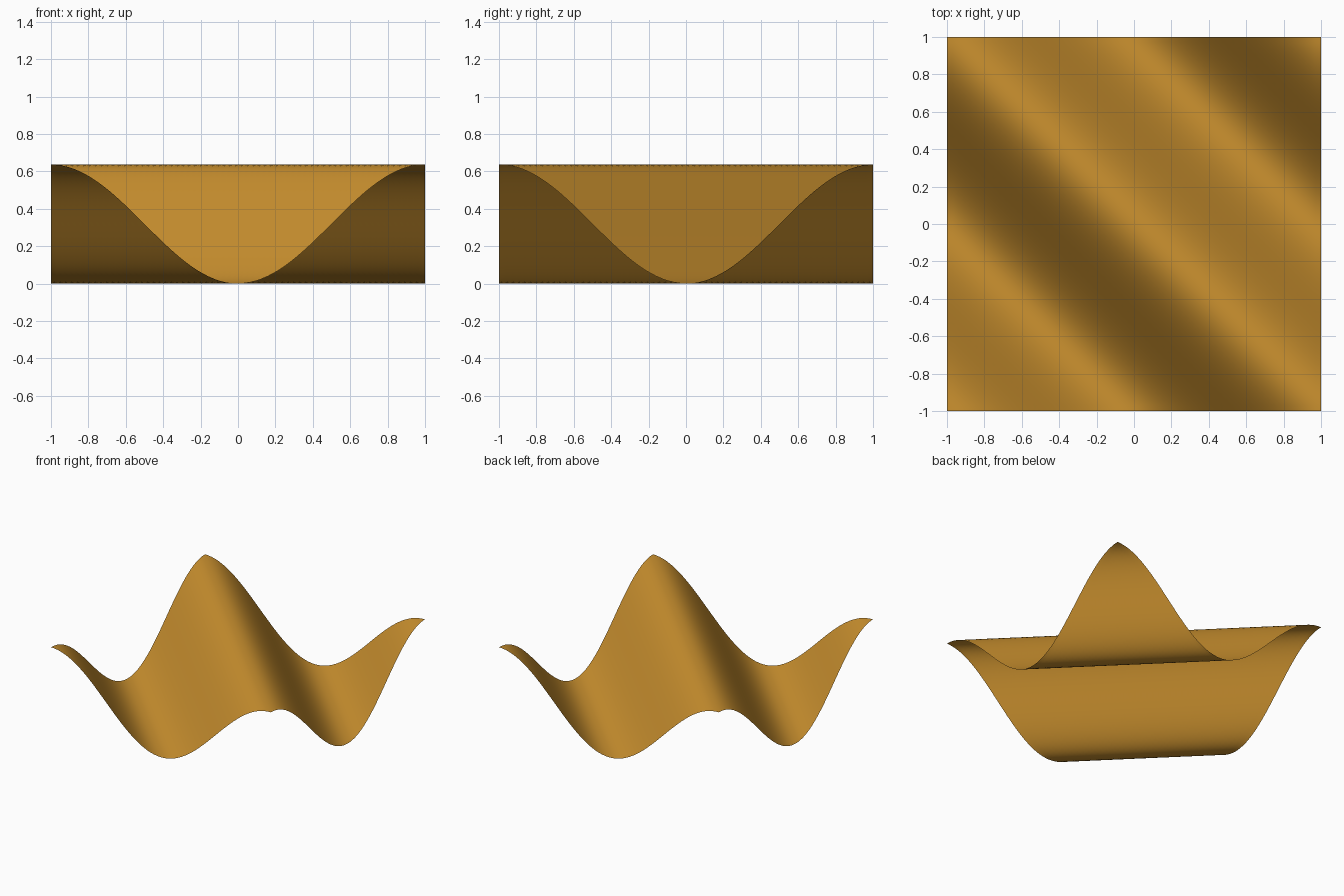
import bpy
import bmesh
from math import cos, pi

# Remove the default object
cube = bpy.data.objects.get("Cube")
if cube:
    bpy.data.objects.remove(cube, do_unlink=True)

# Golden ochre material
ochre = bpy.data.materials.new("golden_ochre")
ochre.use_nodes = True
colour = (0.59, 0.28, 0.028, 1)
ochre.diffuse_color = colour
bsdf = next(n for n in ochre.node_tree.nodes if n.type == "BSDF_PRINCIPLED")
bsdf.inputs["Base Color"].default_value = colour

# Square sheet, lifted into a wave that runs along the diagonal
SEGMENTS = 64
AMPLITUDE = 1 / pi
bm = bmesh.new()
bmesh.ops.create_grid(bm, x_segments=SEGMENTS, y_segments=SEGMENTS, size=1)
for v in bm.verts:
    v.co.z = AMPLITUDE * (1 + cos(pi * (v.co.x + v.co.y)))

# Smooth shading across the whole sheet
for f in bm.faces:
    f.smooth = True

mesh = bpy.data.meshes.new("wave_sheet")
bm.to_mesh(mesh)
bm.free()
mesh.materials.append(ochre)
sheet = bpy.data.objects.new("wave_sheet", mesh)
bpy.context.collection.objects.link(sheet)
